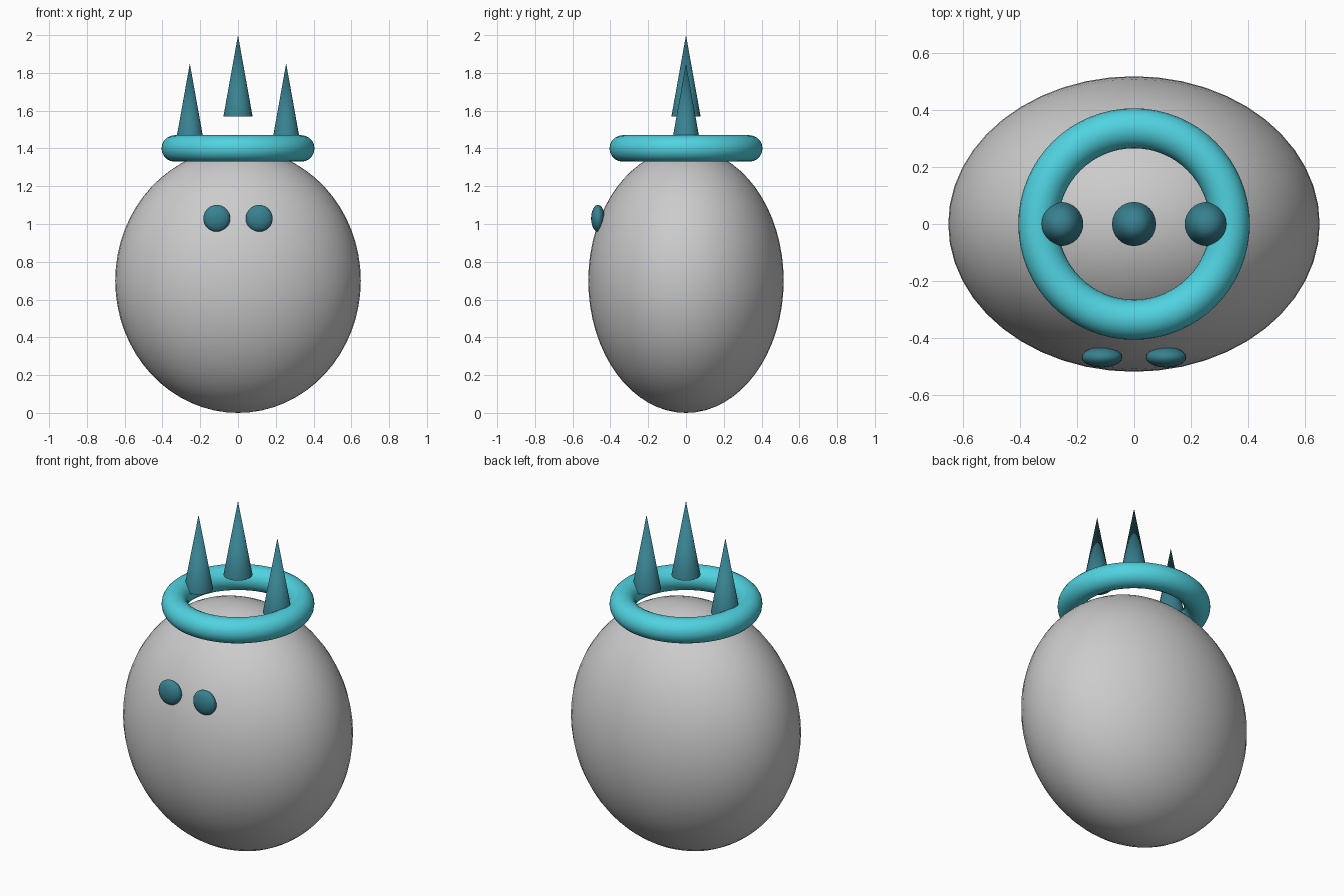
import bpy
import math

if "Cube" in bpy.data.objects:
    bpy.data.objects.remove(bpy.data.objects["Cube"])


def material(name, color):
    m = bpy.data.materials.new(name)
    m.diffuse_color = color
    m.use_nodes = True
    m.node_tree.nodes["Principled BSDF"].inputs["Base Color"].default_value = m.diffuse_color
    return m


CYAN = material("bright_cyan", (0.08, 0.65, 0.75, 1))
TEAL = material("dark_teal", (0.04, 0.22, 0.28, 1))


def finish(name, mat=None):
    ob = bpy.context.object
    ob.name = name
    if mat:
        ob.data.materials.append(mat)
    bpy.ops.object.transform_apply(location=False, rotation=False, scale=True)
    bpy.ops.object.shade_smooth_by_angle(angle=math.radians(40))
    return ob


def ellipsoid(name, center, radii, segments, rings, mat=None):
    bpy.ops.mesh.primitive_uv_sphere_add(
        segments=segments, ring_count=rings, radius=1, location=center)
    bpy.context.object.scale = radii
    return finish(name, mat)


def spike(name, x, base_z, height=0.43, radius=0.077):
    bpy.ops.mesh.primitive_cone_add(
        vertices=32, radius1=radius, radius2=0, depth=height,
        location=(x, 0, base_z + height / 2))
    return finish(name, TEAL)


# Egg-shaped body
ellipsoid("body", (0, 0, 0.70), (0.65, 0.517, 0.70), 48, 32)

# Crown ring
bpy.ops.mesh.primitive_torus_add(
    major_radius=0.335, minor_radius=0.07,
    major_segments=64, minor_segments=20, location=(0, 0, 1.40))
finish("crown_ring", CYAN)

# Crown spikes: the middle one floats higher
spike("middle_spike", 0, 1.57)

# Side spikes and eyes, mirrored left and right
for side, s in (("left", -1), ("right", 1)):
    spike(side + "_spike", s * 0.255, 1.42)
    ellipsoid(side + "_eye", (s * 0.112, -0.466, 1.03),
              (0.071, 0.036, 0.071), 24, 16, TEAL)
